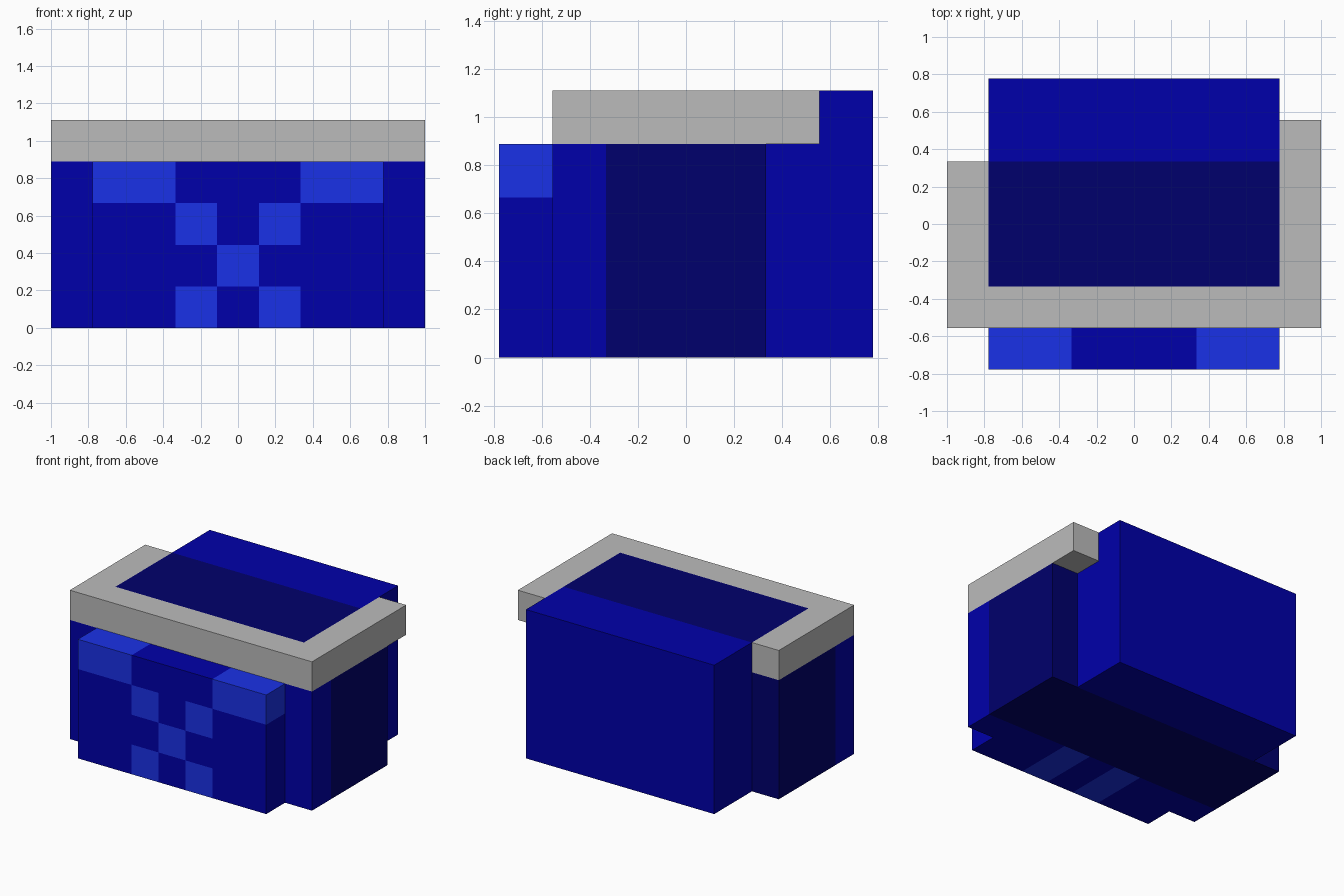
import bpy, bmesh, math
from mathutils import Vector

if "Cube" in bpy.data.objects:
    bpy.data.objects.remove(bpy.data.objects["Cube"])

U = 2 / 9                                  # one block; grid is 9 x 7 x 5
ORIGIN = Vector((-4.5, -3.5, 0))


def block(x0, x1, y0, y1, z0, z1):
    """Set of grid cells, inclusive ranges."""
    return {(i, j, k) for i in range(x0, x1 + 1)
            for j in range(y0, y1 + 1) for k in range(z0, z1 + 1)}


# Light blue pattern on the front panel: mirrored columns for each row
light = set()
for k, columns in enumerate([(3,), (4,), (3,), (1, 2)]):
    for i in columns:
        light |= {(i, 0, k), (8 - i, 0, k)}
# The two lowest blocks run back under the body as stripes
light |= {(3, 1, 0), (5, 1, 0)}
# These blocks show only on the underside, so the body keeps its front face

# Parts: cells and linear colour
parts = {
    "front_panel": (block(1, 7, 0, 0, 0, 3) - light, "blue"),
    "front_pattern": (light, "light_blue"),
    "front_body": (block(0, 8, 1, 1, 0, 3) - light, "blue"),
    "middle_core": (block(0, 8, 2, 4, 0, 3) | block(1, 7, 2, 4, 4, 4), "navy"),
    "back_body": (block(1, 7, 5, 6, 0, 4), "blue"),
    "top_rim": (block(0, 8, 1, 1, 4, 4) | block(0, 0, 2, 4, 4, 4)
                | block(8, 8, 2, 5, 4, 4), "grey"),
}
colours = {
    "blue": (0.0, 0.0, 0.4, 1),
    "light_blue": (0.0103, 0.031, 0.8, 1),
    "navy": (0.0, 0.0, 0.15, 1),
    "grey": (0.5, 0.5, 0.5, 1),
}
materials = {}
for name, colour in colours.items():
    materials[name] = bpy.data.materials.new(name)
    materials[name].diffuse_color = colour

solid = set().union(*(cells for cells, _ in parts.values()))


def build(name, cells, colour):
    """Make only the outer faces of the part, merged into large flat faces."""
    bm = bmesh.new()
    for cell in sorted(cells):
        centre = Vector(cell) + Vector((0.5, 0.5, 0.5)) + ORIGIN
        for axis in range(3):
            for sign in (-1, 1):
                n = Vector((0, 0, 0))
                n[axis] = sign
                if tuple(int(c + d) for c, d in zip(cell, n)) in solid:
                    continue
                a = Vector((0, 0, 0))
                a[(axis + 1) % 3] = 0.5
                b = n.cross(a)
                corners = (-a - b, a - b, a + b, b - a)
                bm.faces.new([bm.verts.new((centre + n / 2 + c) * U)
                              for c in corners])
    bmesh.ops.remove_doubles(bm, verts=bm.verts, dist=1e-4)
    bmesh.ops.dissolve_limit(bm, angle_limit=math.radians(1),
                             verts=bm.verts, edges=bm.edges)
    mesh = bpy.data.meshes.new(name)
    bm.to_mesh(mesh)
    bm.free()
    mesh.materials.append(materials[colour])
    bpy.context.collection.objects.link(bpy.data.objects.new(name, mesh))


for name, (cells, colour) in parts.items():
    build(name, cells, colour)

for m in bpy.data.materials:
    if m.users and not m.is_grease_pencil:
        m.use_nodes = True
        m.node_tree.nodes["Principled BSDF"].inputs["Base Color"].default_value = m.diffuse_color
